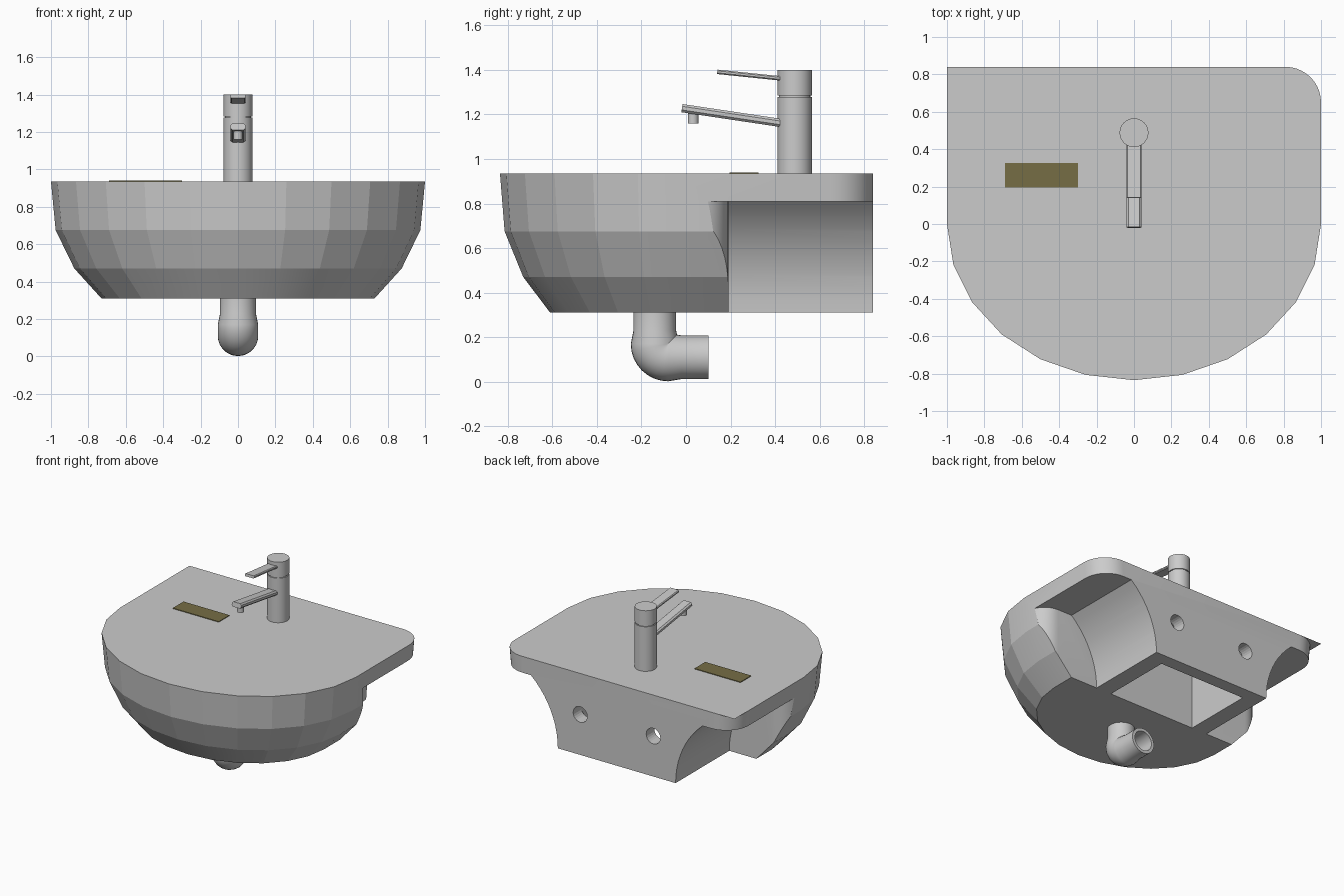
import bpy, bmesh, math
from mathutils import Vector

if "Cube" in bpy.data.objects:
    bpy.data.objects.remove(bpy.data.objects["Cube"])

TOP, LOW = 0.935, 0.31
RC = 0.19            # rear corner radius


def finish(name, bm, angle=None):
    bmesh.ops.recalc_face_normals(bm, faces=bm.faces)
    me = bpy.data.meshes.new(name)
    bm.to_mesh(me)
    bm.free()
    ob = bpy.data.objects.new(name, me)
    bpy.context.collection.objects.link(ob)
    if angle:
        smooth(ob, angle)
    return ob


def smooth(ob, angle):
    bpy.ops.object.select_all(action='DESELECT')
    ob.select_set(True)
    bpy.context.view_layer.objects.active = ob
    bpy.ops.object.shade_smooth_by_angle(angle=math.radians(angle))


def loft(name, rings, angle=None, closed=False):
    bm = bmesh.new()
    vs = [[bm.verts.new(p) for p in r] for r in rings]
    n = len(vs[0])
    pairs = list(zip(vs, vs[1:])) + ([(vs[-1], vs[0])] if closed else [])
    for a, b in pairs:
        for i in range(n):
            bm.faces.new((a[i], a[(i + 1) % n], b[(i + 1) % n], b[i]))
    if not closed:
        bm.faces.new(vs[0])
        bm.faces.new(vs[-1])
    return finish(name, bm, angle)


def arc(cx, cy, r, a0, a1, n):
    return [(cx + r * math.cos(math.radians(a0 + (a1 - a0) * i / n)),
             cy + r * math.sin(math.radians(a0 + (a1 - a0) * i / n))) for i in range(n + 1)]


def boolean(ob, cutter, op='DIFFERENCE'):
    m = ob.modifiers.new("cut", 'BOOLEAN')
    m.object, m.operation, m.solver = cutter, op, 'EXACT'
    bpy.context.view_layer.objects.active = ob
    bpy.ops.object.modifier_apply(modifier=m.name)
    bpy.data.objects.remove(cutter)


def box(name, lo, hi):
    return loft(name, [[(x, y, z) for x, y in ((lo[0], lo[1]), (hi[0], lo[1]),
                (hi[0], hi[1]), (lo[0], hi[1]))] for z in (lo[2], hi[2])])


def tube(name, c, r, z0, z1, n=32):
    return loft(name, [[(x, y, z) for x, y in arc(c[0], c[1], r, 0, 360, n)[:-1]]
                       for z in (z0, z1)], 30)


# Basin body: faceted half-ellipse front, straight sides, rounded rear corners
def outline(f):
    front = [(f * math.cos(math.pi * k / 12), -0.835 * f * math.sin(math.pi * k / 12))
             for k in range(12, -1, -1)]
    back = arc(1 - RC, 0.84 - RC, RC, 0, 90, 10) + arc(RC - 1, 0.84 - RC, RC, 90, 180, 10)
    return front + [(x * f, y) for x, y in back]


levels = [(LOW, 0.73), (0.47, 0.875), (0.675, 0.975), (TOP, 1.0)]
basin = loft("basin", [[(x, y, z) for x, y in outline(f)] for z, f in levels])

# Side recesses under the rear shelf, leaving an arched pedestal
R = 0.66
end = 180 - math.degrees(math.asin(0.5 / R))
for s in (1, -1):
    prof = [(0.5, 0.2)] + arc(0.5 + R, LOW, R, 180, end, 10) + [(1.3, 0.81), (1.3, 0.2)]
    cut = loft("recess_cutter", [[(s * x, y, z) for x, z in prof] for y in (-0.2, 1.0)])
    plan = [(0.3, 1.1), (0.3, 0.19)] + arc(0.85, 0.04, 0.15, 90, 0, 10) + [(1.0, -0.1), (1.4, -0.1), (1.4, 1.1)]
    mask = loft("recess_plan", [[(s * x, y, z) for x, y in plan] for z in (0.1, 0.9)])
    boolean(cut, mask, 'INTERSECT')
    boolean(basin, cut)

# Pocket below and the two fixing holes in the back
boolean(basin, box("pocket_cutter", (-0.37, 0.19, 0.2), (0.37, 0.74, 0.81)))
for x in (-0.31, 0.31):
    hole = loft("hole_cutter", [[(px, y, pz) for px, pz in arc(x, 0.62, 0.06, 0, 360, 24)[:-1]]
                                for y in (0.6, 1.0)])
    boolean(basin, hole)
smooth(basin, 11.5)

# Square rear left corner of the thin top sheet
bm = bmesh.new()
pts = arc(RC - 1, 0.84 - RC, RC, 90, 180, 10)
corner = bm.verts.new((-1, 0.84, TOP))
rim = [bm.verts.new((x, y, TOP)) for x, y in pts]
for a, b in zip(rim, rim[1:]):
    bm.faces.new((corner, b, a))
finish("top_sheet_corner", bm)

# Coloured strip on the top
strip = box("top_strip", (-0.69, 0.195, TOP - 0.002), (-0.3, 0.325, TOP + 0.005))
mat = bpy.data.materials.new("olive")
mat.diffuse_color = (0.18, 0.155, 0.06, 1)
mat.use_nodes = True
mat.node_tree.nodes["Principled BSDF"].inputs["Base Color"].default_value = mat.diffuse_color
strip.data.materials.append(mat)

# Tap: column, turning cap, spout, lever, nozzle
tube("tap_column", (0, 0.488), 0.077, TOP - 0.01, 1.277)
tube("tap_neck", (0, 0.488), 0.07, 1.27, 1.29)
tube("tap_cap", (0, 0.488), 0.077, 1.284, 1.4)


def bar(name, p0, p1, width, thick):
    d = (Vector(p1) - Vector(p0)).normalized()
    up = Vector((0, -d.z, d.y))
    if up.z < 0:
        up = -up
    c = thick * 0.28
    w, t = width / 2, thick / 2
    sec = [(-w, -t + c), (-w + c, -t), (w - c, -t), (w, -t + c),
           (w, t - c), (w - c, t), (-w + c, t), (-w, t - c)]
    return loft(name, [[Vector(p) + Vector((u, 0, 0)) + up * v for u, v in sec] for p in (p0, p1)])


bar("tap_spout", (0, 0.45, 1.158), (0, -0.018, 1.228), 0.08, 0.037)
bar("tap_lever", (0, 0.45, 1.359), (0, 0.14, 1.391), 0.08, 0.02)
tube("tap_nozzle", (0, 0.032), 0.024, 1.16, 1.215, 20)


# Waste pipe: drop, wider elbow and open outlet
def rings(path, n=28):
    out = []
    for y, z, a, r in path:
        nrm = Vector((0, math.cos(a), math.sin(a)))
        out.append([Vector((0, y, z)) + Vector((r * math.cos(t), 0, 0)) + nrm * (r * math.sin(t))
                    for t in (2 * math.pi * i / n for i in range(n))])
    return out


bend = [(-0.08 - 0.06 * math.cos(a), 0.17 - 0.06 * math.sin(a), a)
        for a in (math.pi / 2 * i / 8 for i in range(9))]
outer = [(-0.14, LOW + 0.01, 0, 0.096), (-0.14, 0.23, 0, 0.096)]
outer += [(y, z, a, 0.108) for y, z, a in bend]
H = math.pi / 2
outer += [(-0.02, 0.11, H, 0.098), (0.1, 0.11, H, 0.098)]
inner = [(0.1, 0.11, H, 0.075), (-0.08, 0.11, H, 0.075), (-0.08, 0.11, H, 0.001)]
loft("waste_pipe", rings(outer + inner), 30)
